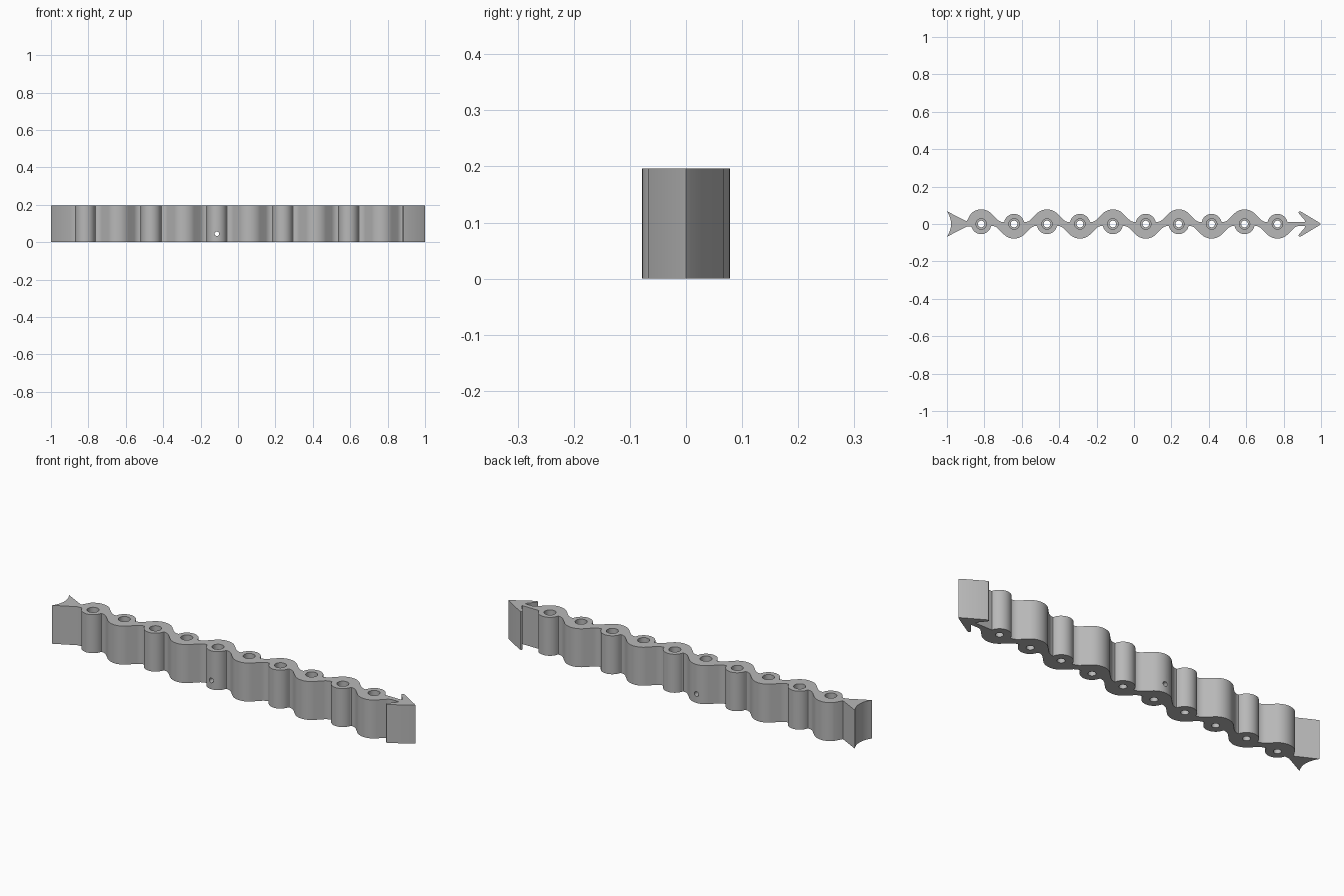
import bpy
import bmesh
import math
from mathutils import Matrix

cube = bpy.data.objects.get("Cube")
if cube:
    bpy.data.objects.remove(cube, do_unlink=True)

HEIGHT = 0.196
PITCH = 0.176
COUNT = 10
FIRST = -0.817
WAVE_R = 0.078      # outer radius of each wave crest
BOSS_R = 0.054      # radius of the round boss opposite a crest
WEB = 0.01          # half thickness where wave and boss meet
FILLET = 0.05
TAIL_Y = 0.068
centres = [FIRST + PITCH * i for i in range(COUNT)]

grey = bpy.data.materials.new("plain grey")
grey.use_nodes = True
colour = (0.48, 0.48, 0.48, 1)
grey.diffuse_color = colour
grey.node_tree.nodes["Principled BSDF"].inputs["Base Color"].default_value = colour


def arc(cx, cy, r, start, end, steps):
    """Points along an arc, angles in degrees."""
    angles = [math.radians(start + (end - start) * i / steps) for i in range(steps + 1)]
    return [(cx + r * math.cos(a), cy + r * math.sin(a)) for a in angles]


def crest(cx):
    """Wave crest with filleted flanks, left to right."""
    s = WAVE_R * math.sqrt(2)
    fx = s - WEB + FILLET * math.tan(math.pi / 8)
    fy = WEB + FILLET
    return (arc(cx - fx, fy, FILLET, -90, -45, 6)
            + arc(cx, 0, WAVE_R, 135, 45, 18)
            + arc(cx + fx, fy, FILLET, 225, 270, 6))


def boss(cx):
    """Half round boss, left to right."""
    a = math.degrees(math.asin((WEB + 0.002) / BOSS_R))
    return arc(cx, 0, BOSS_R, 180 - a, a, 20)


def edge(parity):
    """One long edge, with crests on the holes of the given parity."""
    pts = [(-1, TAIL_Y), (-0.895, 0.014)]
    for i, cx in enumerate(centres):
        pts += [p for p in (crest(cx) if i % 2 == parity else boss(cx)) if -0.89 < p[0] < 0.876]
    # shaft, barb and head of the arrow
    pts += [(0.88, 0.012), (0.914, 0.012), (0.916, 0.016), (0.882, 0.056),
            (0.879, 0.064), (0.885, 0.068), (0.895, 0.065), (0.99, 0.008)]
    return pts


# Closed outline: upper edge, tip, lower edge, curved tail notch
outline = edge(0) + [(1, 0)] + [(x, -y) for x, y in reversed(edge(1))]
for i in range(1, 12):
    y = TAIL_Y * (i / 6 - 1)
    outline.append((-1 + 0.022 * (1 - (y / TAIL_Y) ** 2), y))


def make_object(name, bm):
    bmesh.ops.recalc_face_normals(bm, faces=bm.faces)
    mesh = bpy.data.meshes.new(name)
    bm.to_mesh(mesh)
    bm.free()
    mesh.materials.append(grey)
    obj = bpy.data.objects.new(name, mesh)
    bpy.context.collection.objects.link(obj)
    return obj


# Arrow shaped wavy body
bm = bmesh.new()
face = bm.faces.new([bm.verts.new((x, y, 0)) for x, y in outline])
ext = bmesh.ops.extrude_face_region(bm, geom=[face])
top = [v for v in ext["geom"] if isinstance(v, bmesh.types.BMVert)]
bmesh.ops.translate(bm, verts=top, vec=(0, 0, HEIGHT))
body = make_object("wavy_arrow_body", bm)

# Stepped hole cutters: wide socket above a narrow through hole
bm = bmesh.new()
steps = [(0.0, -0.02), (0.018, -0.02), (0.018, 0.03), (0.028, 0.03), (0.028, 0.22), (0.0, 0.22)]
SIDES = 32
for cx in centres:
    rings = []
    for r, z in steps[1:-1]:
        rings.append([bm.verts.new((cx + x, y, z)) for x, y in arc(0, 0, r, 0, 360, SIDES)[:-1]])
    for a, b in zip(rings, rings[1:]):
        for k in range(SIDES):
            n = (k + 1) % SIDES
            bm.faces.new((a[k], a[n], b[n], b[k]))
    bm.faces.new(rings[0])
    bm.faces.new(rings[-1])
socket_cutter = make_object("socket_cutter", bm)

# Small cross hole through the fifth boss
bm = bmesh.new()
place = Matrix.Translation((centres[4], 0, 0.045)) @ Matrix.Rotation(math.pi / 2, 4, "X")
bmesh.ops.create_cone(bm, cap_ends=True, segments=20, radius1=0.012, radius2=0.012,
                      depth=0.3, matrix=place)
cross_cutter = make_object("cross_hole_cutter", bm)

bpy.ops.object.select_all(action="DESELECT")
bpy.context.view_layer.objects.active = body
body.select_set(True)
for cutter in (socket_cutter, cross_cutter):
    cutter.hide_render = True
    mod = body.modifiers.new("cut", "BOOLEAN")
    mod.operation = "DIFFERENCE"
    mod.solver = "EXACT"
    mod.object = cutter
    bpy.ops.object.modifier_apply(modifier=mod.name)
    bpy.data.objects.remove(cutter, do_unlink=True)

bpy.ops.object.shade_smooth_by_angle(angle=math.radians(30))
